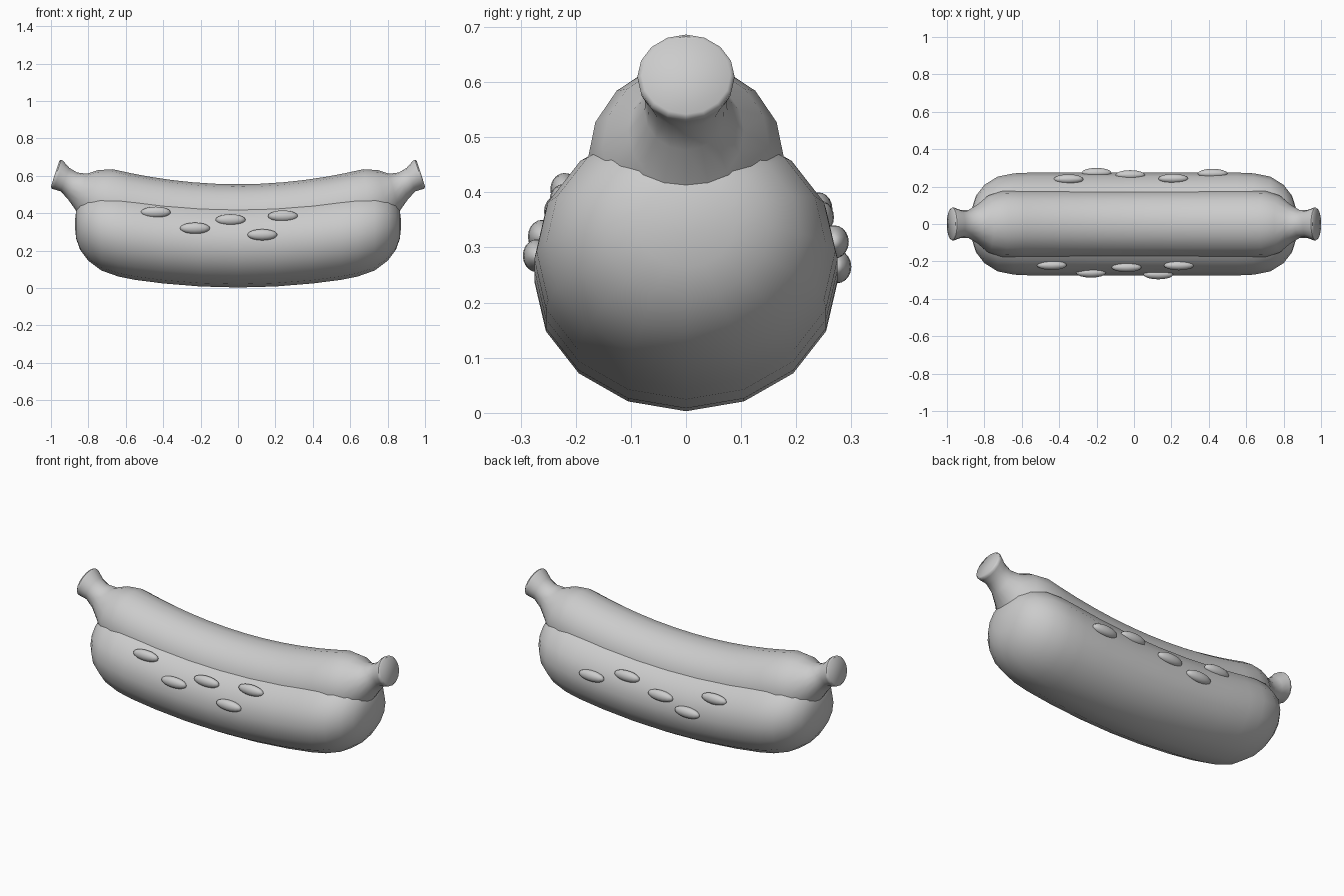
import bpy, bmesh, math

cube = bpy.data.objects.get("Cube")
if cube:
    bpy.data.objects.remove(cube)

SIDES = 16
BUN_Y, BUN_Z = 0.275, 0.235

grey = bpy.data.materials.new("light_grey")
grey.use_nodes = True
colour = (0.6, 0.6, 0.6, 1)
grey.diffuse_color = colour
grey.node_tree.nodes["Principled BSDF"].inputs["Base Color"].default_value = colour


def finish(name, bm, sharp=50):
    bmesh.ops.recalc_face_normals(bm, faces=bm.faces)
    mesh = bpy.data.meshes.new(name)
    bm.to_mesh(mesh)
    bm.free()
    obj = bpy.data.objects.new(name, mesh)
    bpy.context.collection.objects.link(obj)
    mesh.materials.append(grey)
    bpy.ops.object.select_all(action='DESELECT')
    obj.select_set(True)
    bpy.context.view_layer.objects.active = obj
    bpy.ops.object.shade_smooth_by_angle(angle=math.radians(sharp))
    return obj


def loft(name, half, sharp=50):
    """Skin rings (x, z, half width, half height, tilt), mirrored to -x."""
    rings = [(-x, z, w, h, -t) for x, z, w, h, t in reversed(half) if x > 0] + half
    bm = bmesh.new()
    loops = []
    for x, z, w, h, tilt in rings:
        t = math.radians(tilt)
        loop = []
        for i in range(SIDES):
            a = 2 * math.pi * i / SIDES
            up = h * math.cos(a)
            loop.append(bm.verts.new((x - up * math.sin(t), w * math.sin(a), z + up * math.cos(t))))
        loops.append(loop)
    for a, b in zip(loops, loops[1:]):
        for i in range(SIDES):
            j = (i + 1) % SIDES
            bm.faces.new((a[i], a[j], b[j], b[i]))
    bm.faces.new(loops[0])
    bm.faces.new(loops[-1])
    return finish(name, bm, sharp)


def bun_centre(x):
    return 0.238 + 0.135 * x * x


# Bun: a curved roll with domed ends
bun = [(x, bun_centre(x), BUN_Y * s, BUN_Z * s, 0) for x, s in (
    (0, 1), (0.2, 1), (0.4, 1), (0.55, 1), (0.64, 0.985), (0.73, 0.92),
    (0.80, 0.76), (0.845, 0.55), (0.865, 0.32), (0.872, 0.08))]
loft("bun", bun, 60)

# Sausage: curved body, narrow necks and flared flat ends
sausage = [(x, 0.375 + 0.17 * x * x, 0.18, 0.18, 14 * x)
           for x in (0, 0.12, 0.25, 0.37, 0.5, 0.6)]
sausage += [(x, z, r * wide, r, tilt) for x, z, r, wide, tilt in (
    (0.70, 0.46, 0.178, 1, 10), (0.78, 0.482, 0.152, 1, 12),
    (0.835, 0.51, 0.105, 1, 15), (0.885, 0.547, 0.075, 1, 20),
    (0.925, 0.58, 0.067, 1.1, 20), (0.96, 0.604, 0.080, 1.09, 18),
    (0.971, 0.609, 0.081, 1.09, 18), (0.978, 0.612, 0.074, 1.09, 18))]
loft("sausage", sausage, 50)

# Seeds: flattened grains set on both flanks of the bun
FRONT = [(-0.44, 0.405), (-0.23, 0.32), (-0.04, 0.365), (0.13, 0.285), (0.24, 0.385)]
BACK = [(-0.35, 0.37), (-0.2, 0.265), (-0.02, 0.31), (0.21, 0.355), (0.42, 0.31)]
for label, side, spots in (("front", -1, FRONT), ("back", 1, BACK)):
    for n, (x, z) in enumerate(spots, 1):
        rise = (z - bun_centre(x)) / BUN_Z
        bm = bmesh.new()
        bmesh.ops.create_uvsphere(bm, u_segments=16, v_segments=10, radius=1)
        bmesh.ops.scale(bm, verts=bm.verts, vec=(0.08, 0.026, 0.03))
        y = side * BUN_Y * math.sqrt(1 - rise * rise)
        bmesh.ops.translate(bm, verts=bm.verts, vec=(x, y, z))
        finish(f"{label}_seed_{n}", bm, 80)
